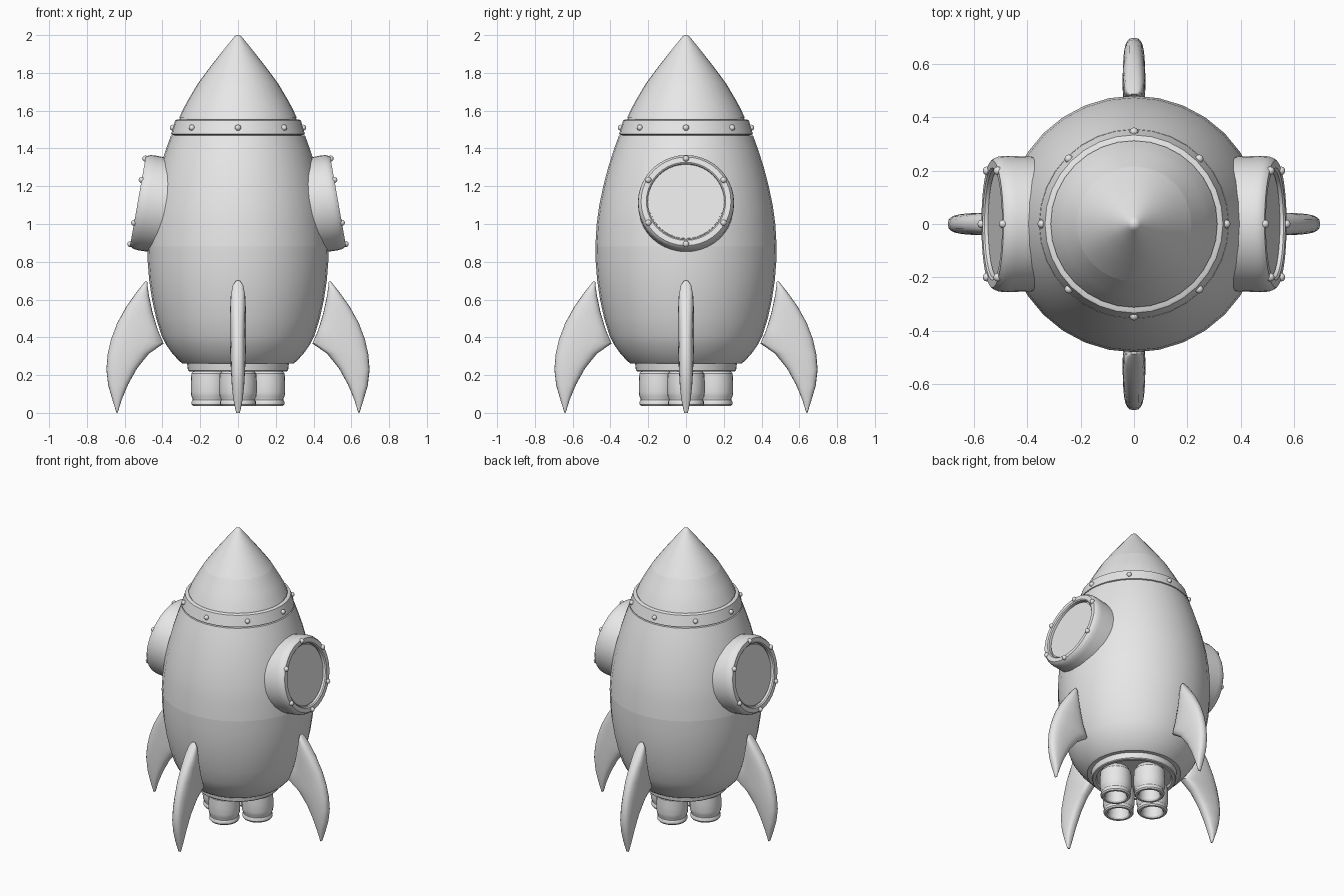
import bpy, bmesh, math
from mathutils import Matrix, Vector

cube = bpy.data.objects.get("Cube")
if cube:
    bpy.data.objects.remove(cube, do_unlink=True)

grey = bpy.data.materials.new("plain_grey")
grey.use_nodes = True
grey.diffuse_color = (0.8, 0.8, 0.8, 1)
grey.node_tree.nodes["Principled BSDF"].inputs["Base Color"].default_value = (0.8, 0.8, 0.8, 1)


def finish(bm, name, matrix=Matrix(), angle=32):
    """Turn a bmesh into a smooth-shaded object."""
    bmesh.ops.remove_doubles(bm, verts=bm.verts, dist=1e-5)
    bmesh.ops.recalc_face_normals(bm, faces=bm.faces)
    bm.transform(matrix)
    mesh = bpy.data.meshes.new(name)
    bm.to_mesh(mesh)
    bm.free()
    mesh.materials.append(grey)
    obj = bpy.data.objects.new(name, mesh)
    bpy.context.collection.objects.link(obj)
    bpy.ops.object.select_all(action='DESELECT')
    obj.select_set(True)
    bpy.context.view_layer.objects.active = obj
    bpy.ops.object.shade_smooth_by_angle(angle=math.radians(angle))
    return obj


def bridge(bm, rings):
    n = len(rings[0])
    for a, b in zip(rings, rings[1:]):
        for i in range(n):
            j = (i + 1) % n
            bm.faces.new((a[i], a[j], b[j], b[i]))


def lathe(name, profile, matrix=Matrix(), sides=32):
    """Revolve (radius, height) points about z, with both ends capped."""
    bm = bmesh.new()
    rings = []
    for r, z in profile:
        rings.append([bm.verts.new((r * math.cos(math.tau * i / sides),
                                    r * math.sin(math.tau * i / sides), z))
                      for i in range(sides)])
    bridge(bm, rings)
    bm.faces.new(rings[0])
    bm.faces.new(rings[-1])
    return finish(bm, name, matrix)


def rivet(name, location, radius=0.016):
    bm = bmesh.new()
    bmesh.ops.create_uvsphere(bm, u_segments=12, v_segments=8, radius=radius)
    return finish(bm, name, Matrix.Translation(location), 60)


def turn(degrees):
    return Matrix.Rotation(math.radians(degrees), 4, 'Z')


# Hull: each section is its own piece so the joints read as seams
lathe("lower_hull", [(0.26, 0.262), (0.295, 0.262), (0.312, 0.275), (0.352, 0.32),
                     (0.383, 0.365), (0.405, 0.41), (0.433, 0.5), (0.455, 0.6),
                     (0.47, 0.7), (0.478, 0.8), (0.48, 0.88)])
lathe("upper_hull", [(0.48, 0.88), (0.473, 1.0), (0.459, 1.1), (0.438, 1.2),
                     (0.412, 1.3), (0.38, 1.4), (0.355, 1.468)])
lathe("hull_neck", [(0.34, 1.46), (0.305, 1.57)])
lathe("rivet_band", [(0.345, 1.472), (0.354, 1.476), (0.333, 1.548), (0.325, 1.552)])
lathe("nose_base", [(0.312, 1.56), (0.292, 1.605), (0.268, 1.65), (0.215, 1.74)])
lathe("nose_tip", [(0.215, 1.74), (0.175, 1.795), (0.133, 1.85), (0.07, 1.93),
                   (0.025, 1.985), (0.016, 1.996), (0.005, 2.0)])
for k in range(8):
    rivet("band_rivet", turn(45 * k) @ Vector((0.345, 0, 1.51)))

# Engine plate with a shallow recess underneath
lathe("engine_plate", [(0.27, 0.265), (0.265, 0.225), (0.26, 0.22),
                       (0.24, 0.22), (0.235, 0.235)])

# Four hollow engine nozzles
for k in range(4):
    lathe("engine_nozzle", [(0.08, 0.24), (0.088, 0.217), (0.097, 0.208), (0.1, 0.16),
                            (0.1, 0.11), (0.097, 0.088), (0.091, 0.076), (0.09, 0.068),
                            (0.095, 0.06), (0.095, 0.045), (0.088, 0.036), (0.074, 0.036),
                            (0.067, 0.045), (0.062, 0.12)],
          turn(90 * k) @ Matrix.Translation((0.15, 0, 0)), 24)

# Fins: rounded sections between an outer and an inner edge, swept to the tip
# (outer radius, outer height, inner radius, inner height, half thickness)
FIN = [(0.487, 0.70, 0.480, 0.692, 0.012), (0.503, 0.682, 0.478, 0.665, 0.028),
       (0.54, 0.635, 0.47, 0.615, 0.038), (0.59, 0.565, 0.452, 0.53, 0.042),
       (0.64, 0.475, 0.425, 0.44, 0.043), (0.672, 0.39, 0.394, 0.367, 0.043),
       (0.69, 0.31, 0.47, 0.315, 0.041), (0.697, 0.23, 0.535, 0.235, 0.038),
       (0.687, 0.145, 0.582, 0.15, 0.033), (0.665, 0.07, 0.615, 0.072, 0.025),
       (0.643, 0.0, 0.637, 0.0, 0.01)]


def signed_power(v, p):
    return math.copysign(abs(v) ** p, v)


def fin(k, sides=20):
    bm = bmesh.new()
    rings = []
    for ox, oz, ix, iz, half in FIN:
        outer, inner = Vector((ox, 0, oz)), Vector((ix, 0, iz))
        mid, reach = (outer + inner) / 2, (outer - inner) / 2
        ring = []
        for i in range(sides):
            a = math.tau * i / sides
            p = mid + reach * signed_power(math.cos(a), 0.75)
            p.y = half * signed_power(math.sin(a), 0.75)
            ring.append(bm.verts.new(p))
        rings.append(ring)
    bridge(bm, rings)
    bm.faces.new(rings[0])
    bm.faces.new(rings[-1])
    finish(bm, "fin", turn(90 * k), 50)


for k in range(4):
    fin(k)

# Round window pods on both sides, tilted slightly upward
for side, heading in (("left", 0), ("right", 180)):
    pod = (turn(heading) @ Matrix.Translation((0.53, 0, 1.12))
           @ Matrix.Rotation(math.radians(80), 4, 'Y'))
    lathe(side + "_window_frame", [(0.25, -0.22), (0.255, -0.05), (0.253, -0.025),
                                   (0.247, -0.01), (0.238, 0.0), (0.21, 0.0),
                                   (0.203, -0.006), (0.203, -0.025)], pod, 40)
    lathe(side + "_window_glass", [(0.196, -0.04), (0.196, -0.018)], pod, 40)
    for k in range(6):
        rivet(side + "_window_rivet", pod @ turn(60 * k) @ Vector((0.23, 0, 0.0)))
